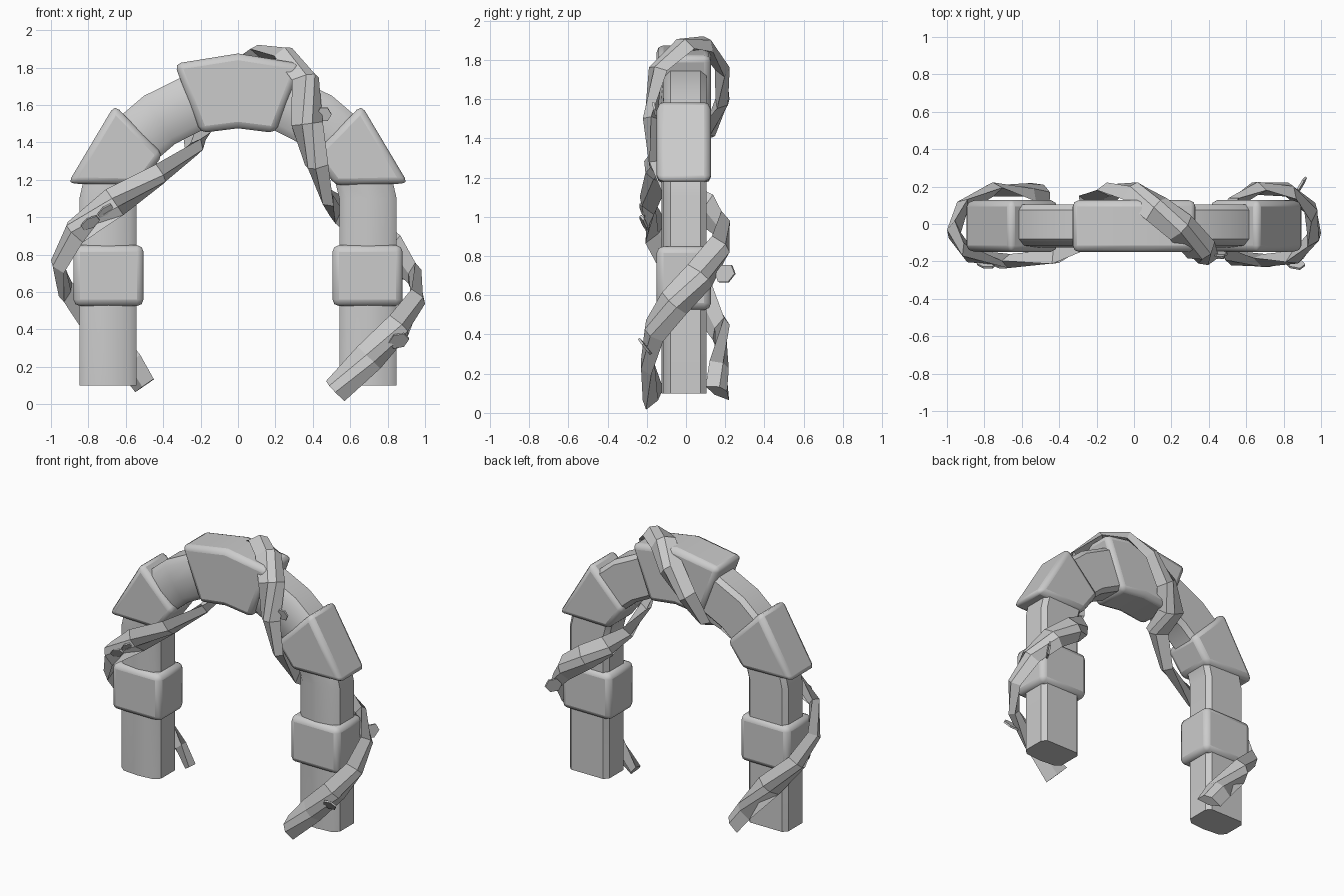
import bpy, bmesh, math
from mathutils import Vector

if "Cube" in bpy.data.objects:
    bpy.data.objects.remove(bpy.data.objects["Cube"])


def make(name, verts, faces, smooth=None):
    me = bpy.data.meshes.new(name)
    me.from_pydata([tuple(v) for v in verts], [], faces)
    bm = bmesh.new()
    bm.from_mesh(me)
    bmesh.ops.recalc_face_normals(bm, faces=bm.faces)
    bm.to_mesh(me)
    bm.free()
    ob = bpy.data.objects.new(name, me)
    bpy.context.collection.objects.link(ob)
    if smooth:
        bpy.ops.object.select_all(action='DESELECT')
        bpy.context.view_layer.objects.active = ob
        ob.select_set(True)
        bpy.ops.object.shade_smooth_by_angle(angle=math.radians(smooth))
    return ob


def skin(rings):
    """Join equal rings of points into a capped tube."""
    n = len(rings[0])
    verts = [p for r in rings for p in r]
    faces = [(i * n + j, i * n + (j + 1) % n, (i + 1) * n + (j + 1) % n, (i + 1) * n + j)
             for i in range(len(rings) - 1) for j in range(n)]
    faces += [tuple(range(n)), tuple(range(len(verts) - n, len(verts)))]
    return verts, faces


def tangent(path, i):
    return (path[min(i + 1, len(path) - 1)] - path[max(i - 1, 0)]).normalized()


# Arch tube: a chamfered section swept along the centre line
half = [(0.695, 0.1), (0.695, 1.1), (0.66, 1.25), (0.56, 1.4), (0.42, 1.52), (0.23, 1.615)]
centre = [Vector((-x, 0, z)) for x, z in half] + [Vector((0, 0, 1.65))] \
    + [Vector((x, 0, z)) for x, z in reversed(half)]
section = [(-0.153, -0.08), (-0.115, -0.115), (0, -0.125), (0.115, -0.115), (0.153, -0.08),
           (0.153, 0.075), (0.125, 0.105), (-0.125, 0.105), (-0.153, 0.075)]
rings = []
for i, c in enumerate(centre):
    t = tangent(centre, i)
    if c.z < 1.2:
        t = Vector((0, 0, 1 if c.x < 0 else -1))
    out = Vector((-t.z, 0, t.x))
    rings.append([c + out * u + Vector((0, y, 0)) for u, y in section])
make("arch_tube", *skin(rings), smooth=40)


# Bevelled stone blocks from front outlines
def block(name, outline):
    rings = [[Vector((x, y, z)) for x, z in outline] for y in (-0.15, 0.128)]
    ob = make(name, *skin(rings), smooth=50)
    b = ob.modifiers.new("bevel", 'BEVEL')
    b.width, b.segments, b.limit_method = 0.035, 2, 'ANGLE'
    b.angle_limit = math.radians(30)


for s, side in ((-1, "left"), (1, "right")):
    block(side + "_leg_block", [(s * x, z) for x, z in
          [(0.505, 0.525), (0.88, 0.525), (0.88, 0.85), (0.505, 0.85)]])
    block(side + "_shoulder_block", [(s * x, z) for x, z in
          [(0.52, 1.17), (0.91, 1.18), (0.66, 1.6), (0.40, 1.335)]])
block("keystone_block", [(-0.2, 1.45), (0, 1.475), (0.2, 1.45), (0.29, 1.47), (0.34, 1.82),
                         (0, 1.875), (-0.34, 1.82), (-0.2, 1.45)][:3] +
      [(0.34, 1.82), (0, 1.875), (-0.34, 1.82)])

# Vine: flat-faced ribbon wound round the arch
line = []
for a, b in zip(centre, centre[1:]):
    line += [a.lerp(b, k / 20) for k in range(21)]
vine = [Vector(p) for p in [
    (-0.5, .16, .1), (-.58, .165, .22), (-.76, .165, .43), (-.91, .07, .6), (-.945, -.05, .75),
    (-.87, -.155, .92), (-.66, -.18, 1.08), (-.42, -.15, 1.23), (-.24, -.05, 1.38),
    (-.22, .11, 1.45), (-.13, .17, 1.6), (0, .165, 1.76), (.12, .08, 1.87), (.25, -.02, 1.86),
    (.36, -.14, 1.74), (.37, -.165, 1.5), (.42, -.13, 1.28), (.49, -.03, 1.11),
    (.54, .1, 1.04), (.66, .175, .96), (.82, .165, .84), (.93, .07, .7), (.945, -.06, .56),
    (.86, -.16, .42), (.7, -.18, .25), (.52, -.16, .07)]]
rings = []
for i, p in enumerate(vine):
    t = tangent(vine, i)
    n = p - min(line, key=lambda c: (c - p).length)
    n = (n - t * n.dot(t)).normalized()
    w = t.cross(n)
    rings.append([p - w * 0.085, p + n * 0.05 - w * 0.035, p + n * 0.05 + w * 0.02,
                  p + w * 0.085, p - n * 0.02])
make("vine", *skin(rings))

# Small leaves on the vine
leaves = [((-.79, -.215, .97), (.05, 0, .015), (.01, -.02, .035)),
          ((-.71, -.22, 1.035), (.04, 0, .02), (.01, -.015, .03)),
          ((.46, -.16, 1.55), (.04, 0, 0), (0, -.01, .04)),
          ((.86, -.21, .34), (.055, -.01, .01), (0, -.03, .04)),
          ((.89, .20, .71), (.03, .05, 0), (0, .01, .05))]
for k, (c, u, v) in enumerate(leaves):
    c, u, v = Vector(c), Vector(u), Vector(v)
    n = u.cross(v).normalized() * 0.006
    rim = [c + u * math.cos(a) + v * math.sin(a) for a in [j * math.tau / 6 for j in range(6)]]
    make(f"leaf_{k + 1}", *skin([[p - n for p in rim], [p + n for p in rim]]))
